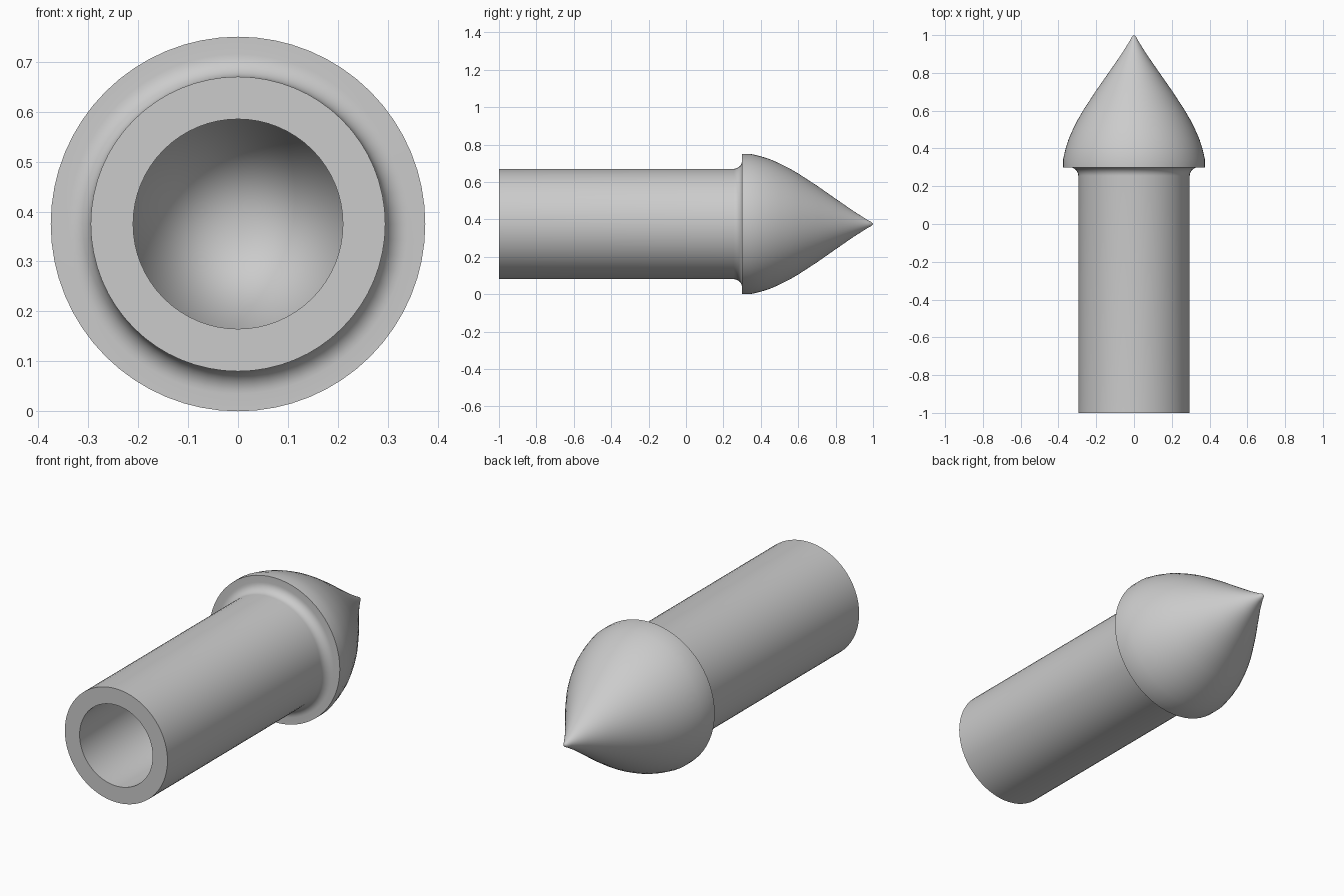
import bpy, bmesh, math
from mathutils import Matrix, Vector

cube = bpy.data.objects.get("Cube")
if cube:
    bpy.data.objects.remove(cube, do_unlink=True)

SEGMENTS = 64
RIM = 0.375        # head radius, also the axis height
SHAFT = 0.295
BORE = 0.21
SHOULDER = 0.30    # where the head meets the shaft
FILLET = 0.045

grey = bpy.data.materials.new("plain grey")
grey.use_nodes = True
colour = (0.6, 0.6, 0.6, 1)
grey.diffuse_color = colour
grey.node_tree.nodes["Principled BSDF"].inputs["Base Color"].default_value = colour


def lathe(name, profile):
    """Revolve (radius, y) points around the lengthwise axis."""
    bm = bmesh.new()
    verts = [bm.verts.new((r, y, 0)) for r, y in profile]
    edges = [bm.edges.new(pair) for pair in zip(verts, verts[1:])]
    bmesh.ops.spin(bm, geom=verts + edges, cent=(0, 0, 0), axis=(0, 1, 0),
                   angle=math.tau, steps=SEGMENTS, use_merge=True)
    bmesh.ops.remove_doubles(bm, verts=bm.verts, dist=0.0001)
    bmesh.ops.recalc_face_normals(bm, faces=bm.faces)
    bm.transform(Matrix.Translation(Vector((0, 0, RIM))))
    mesh = bpy.data.meshes.new(name)
    bm.to_mesh(mesh)
    bm.free()
    mesh.materials.append(grey)
    obj = bpy.data.objects.new(name, mesh)
    bpy.context.collection.objects.link(obj)
    bpy.ops.object.select_all(action='DESELECT')
    obj.select_set(True)
    bpy.context.view_layer.objects.active = obj
    bpy.ops.object.shade_smooth_by_angle(angle=math.radians(35))
    return obj


# Blind bore ending in a cone, then the open end of the shaft
bore = [(0, 0.68), (BORE, SHOULDER), (BORE, -1)]

# Concave fillet from the shaft up to the shoulder
fillet = []
for i in range(9):
    a = math.pi / 2 * i / 8
    fillet.append((SHAFT + FILLET * (1 - math.cos(a)),
                   SHOULDER - FILLET * (1 - math.sin(a))))

# Pointed head with a short straight rim and a slightly hollow tip
head = [(RIM, SHOULDER), (RIM, 0.345), (0.362, 0.40), (0.346, 0.45),
        (0.324, 0.50), (0.299, 0.55), (0.27, 0.60), (0.205, 0.70),
        (0.135, 0.80), (0.066, 0.90), (0.022, 0.97), (0.012, 0.99), (0, 1)]

lathe("hollow_pointed_plug", bore + [(SHAFT, -1)] + fillet + head)
